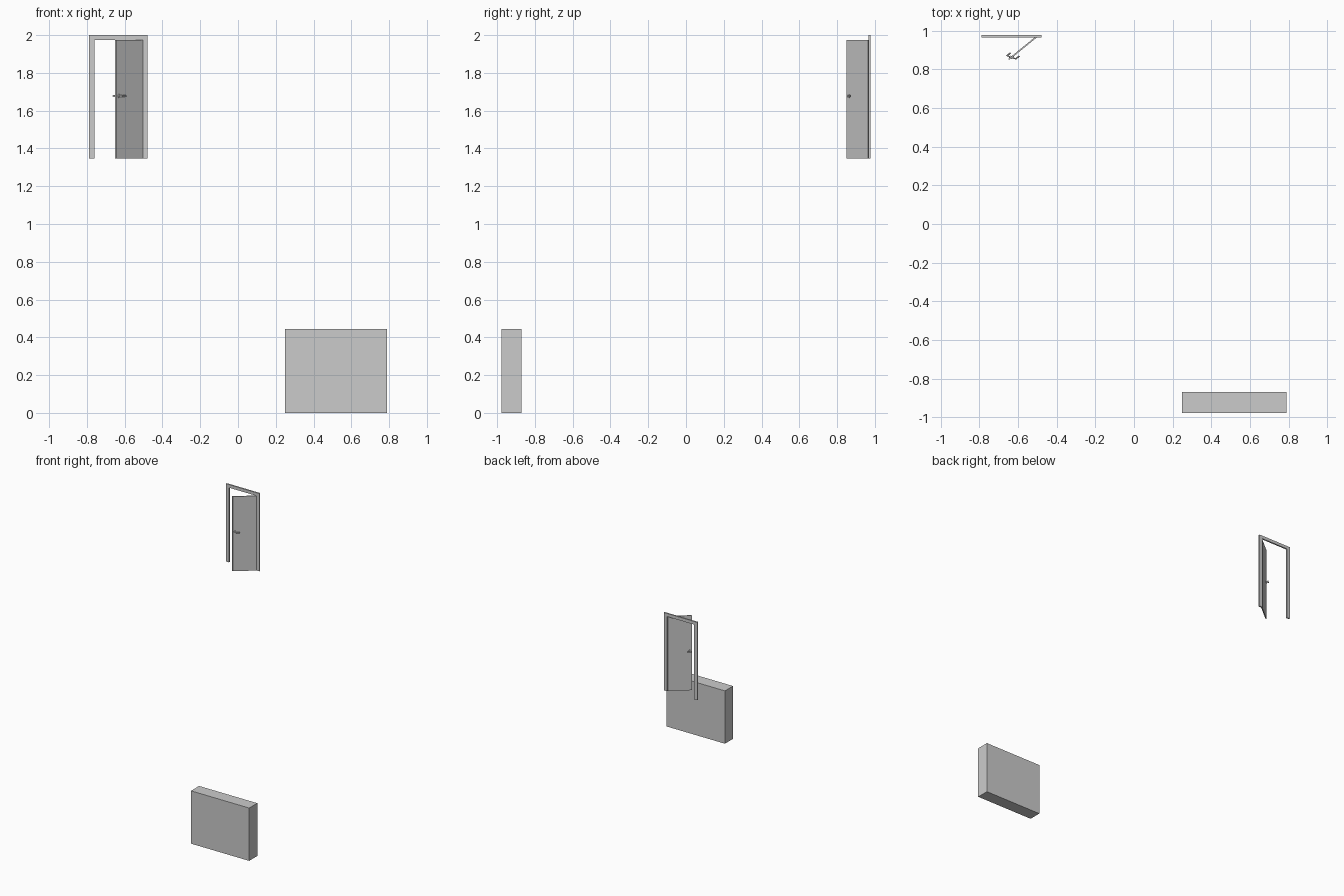
import bpy, bmesh
from math import radians, cos, sin, pi
from mathutils import Matrix, Vector

if "Cube" in bpy.data.objects:
    bpy.data.objects.remove(bpy.data.objects["Cube"])


def finish(name, bm, matrix=None, smooth=False):
    if matrix:
        bm.transform(matrix)
    bmesh.ops.recalc_face_normals(bm, faces=bm.faces)
    mesh = bpy.data.meshes.new(name)
    bm.to_mesh(mesh)
    bm.free()
    ob = bpy.data.objects.new(name, mesh)
    bpy.context.collection.objects.link(ob)
    if smooth:
        bpy.context.view_layer.objects.active = ob
        ob.select_set(True)
        bpy.ops.object.shade_smooth_by_angle(angle=radians(40))
        ob.select_set(False)
    return ob


def box(name, lo, hi, matrix=None):
    bm = bmesh.new()
    lo, hi = Vector(lo), Vector(hi)
    m = Matrix.Translation((lo + hi) / 2) @ Matrix.Diagonal((*(hi - lo), 1))
    bmesh.ops.create_cube(bm, size=1, matrix=m)
    return finish(name, bm, matrix)


def rod(name, a, b, r, matrix):
    bm = bmesh.new()
    a, b = Vector(a), Vector(b)
    rot = (b - a).to_track_quat('Z', 'Y').to_matrix().to_4x4()
    bmesh.ops.create_cone(bm, cap_ends=True, segments=16, radius1=r, radius2=r,
                          depth=(b - a).length,
                          matrix=Matrix.Translation((a + b) / 2) @ rot)
    return finish(name, bm, matrix, True)


# Wall block
box("wall_block", (0.248, -0.977, 0), (0.788, -0.870, 0.443))

# Door frame: one U-shaped outline, extruded back
x0, x1, w, z0, z1 = -0.789, -0.478, 0.030, 1.348, 2.0
outline = [(x0, z0), (x0, z1), (x1, z1), (x1, z0),
           (x1 - w, z0), (x1 - w, z1 - 0.026), (x0 + w, z1 - 0.026), (x0 + w, z0)]
bm = bmesh.new()
face = bm.faces.new([bm.verts.new((x, 0.965, z)) for x, z in outline])
ext = bmesh.ops.extrude_face_region(bm, geom=[face])
bmesh.ops.translate(bm, vec=(0, 0.012, 0),
                    verts=[v for v in ext["geom"] if isinstance(v, bmesh.types.BMVert)])
finish("door_frame", bm)

# Door space: +x runs from hinge to free edge, +y is the front side; depth is flattened
a, depth = radians(56), 0.55
door_space = Matrix(((-cos(a), sin(a), 0, -0.508),
                     (-sin(a) * depth, -cos(a) * depth, 0, 0.966),
                     (0, 0, 1, 0), (0, 0, 0, 1)))
box("door_leaf", (0, -0.005, z0), (0.250, 0.005, 1.974), door_space)

# Lever handle on each side
hz, hu = 1.677, 0.226
for side, s in (("front", 1), ("back", -1)):
    rod(side + "_rose", (hu, 0, hz), (hu, s * 0.011, hz), 0.011, door_space)
    rod(side + "_spindle", (hu, 0, hz), (hu, s * 0.030, hz), 0.005, door_space)
    rod(side + "_lever", (hu + 0.005, s * 0.027, hz), (hu - 0.033, s * 0.027, hz), 0.005, door_space)
